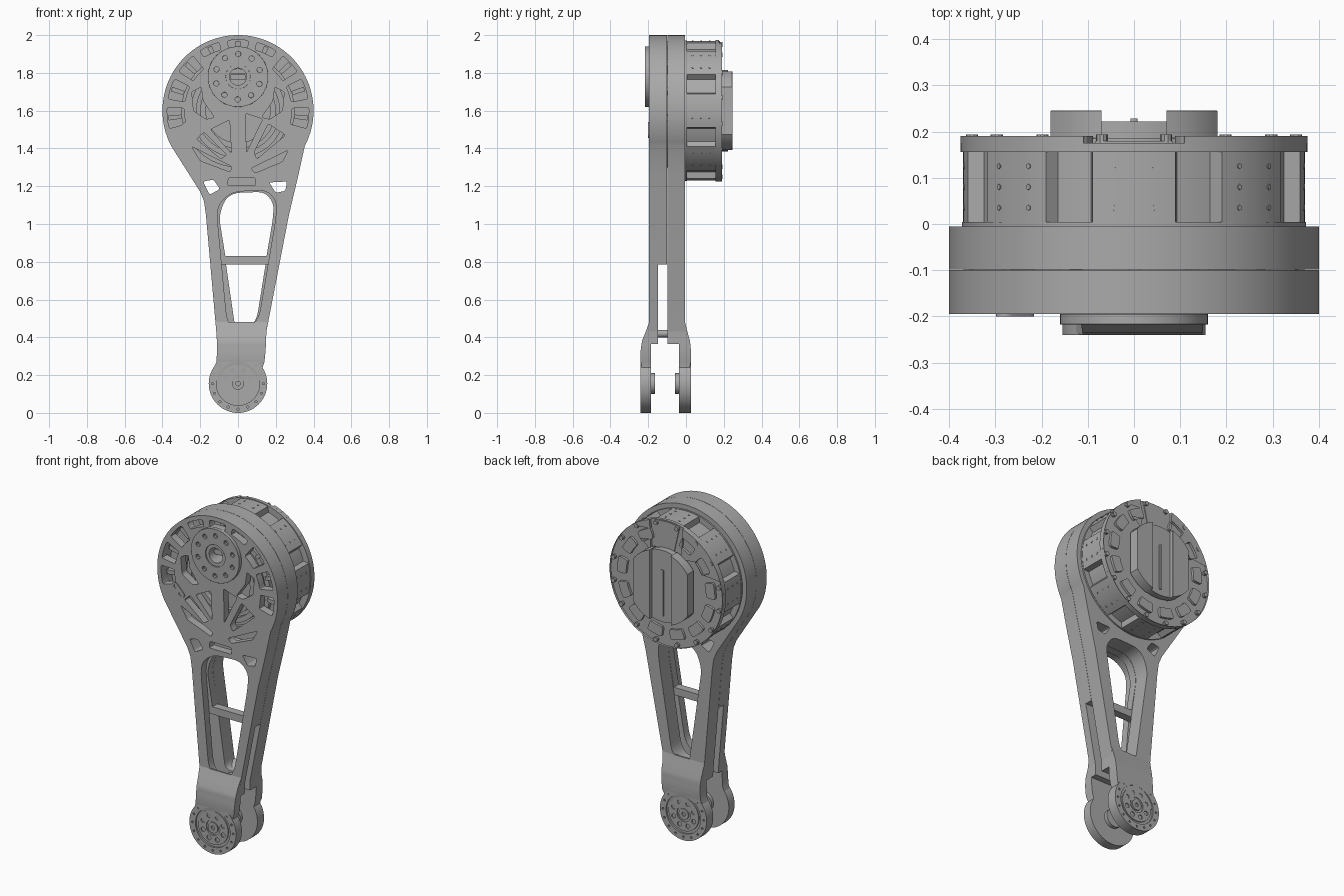
import bpy, bmesh
from math import sin, cos, pi, radians
from mathutils import Vector, Matrix

cube = bpy.data.objects.get("Cube")
if cube:
    bpy.data.objects.remove(cube, do_unlink=True)

metal = bpy.data.materials.new("machined grey metal")
metal.use_nodes = True
GREY = (0.4, 0.4, 0.4, 1)
metal.diffuse_color = GREY
metal.node_tree.nodes["Principled BSDF"].inputs["Base Color"].default_value = GREY


def finish(name, bm, bevel=0):
    bmesh.ops.remove_doubles(bm, verts=bm.verts, dist=0.0001)
    bmesh.ops.recalc_face_normals(bm, faces=bm.faces)
    mesh = bpy.data.meshes.new(name)
    bm.to_mesh(mesh)
    bm.free()
    mesh.materials.append(metal)
    mesh.shade_smooth()
    mesh.set_sharp_from_angle(angle=radians(30))
    obj = bpy.data.objects.new(name, mesh)
    bpy.context.collection.objects.link(obj)
    if bevel:
        mod = obj.modifiers.new("chamfer", "BEVEL")
        mod.width, mod.segments = bevel, 1
        mod.limit_method, mod.angle_limit = "ANGLE", radians(50)
    return obj


def plate(name, loops, y0, y1, bevel=0):
    """Upright slab from an outline (first loop) and holes (other loops)."""
    curve = bpy.data.curves.new(name, "CURVE")
    curve.dimensions, curve.fill_mode = "2D", "BOTH"
    curve.extrude = abs(y1 - y0) / 2
    for pts in loops:
        spline = curve.splines.new("POLY")
        spline.points.add(len(pts) - 1)
        for p, (x, z) in zip(spline.points, pts):
            p.co = (x, z, 0, 1)
        spline.use_cyclic_u = True
    temp = bpy.data.objects.new(name + " outline", curve)
    mesh = bpy.data.meshes.new_from_object(temp)
    bm = bmesh.new()
    bm.from_mesh(mesh)
    bm.transform(Matrix.Translation((0, (y0 + y1) / 2, 0)) @ Matrix.Rotation(pi / 2, 4, "X"))
    bpy.data.objects.remove(temp)
    bpy.data.curves.remove(curve)
    bpy.data.meshes.remove(mesh)
    return finish(name, bm, bevel)


def arc(cx, cz, r, a0, a1, n):
    return [(cx + r * cos(radians(a0 + (a1 - a0) * i / n)),
             cz + r * sin(radians(a0 + (a1 - a0) * i / n))) for i in range(n + 1)]


def circle(cx, cz, r, n=48):
    return arc(cx, cz, r, 0, 360, n)[:-1]


def sector(cz, r0, r1, mid, half, n=4):
    return arc(0, cz, r1, mid - half, mid + half, n) + arc(0, cz, r0, mid + half, mid - half, n)


def rounded(pts, r=0.012, n=4):
    out = []
    for i, p in enumerate(pts):
        p, a, b = Vector(p), Vector(pts[i - 1]), Vector(pts[(i + 1) % len(pts)])
        s = p + (a - p).normalized() * min(r, (a - p).length * 0.45)
        e = p + (b - p).normalized() * min(r, (b - p).length * 0.45)
        for k in range(n + 1):
            t = k / n
            out.append(tuple(s * (1 - t) ** 2 + p * 2 * t * (1 - t) + e * t * t))
    return out


def mirror(pts):
    return [(-x, z) for x, z in pts]


def bolt_holes(cz, r, size, count, start=0):
    return [circle(r * cos(start + 2 * pi * i / count), cz + r * sin(start + 2 * pi * i / count), size, 10)
            for i in range(count)]


HEAD, HUB, FOOT = 1.6, 1.78, 0.155


def body_outline(cut):
    """Head disc tapering into the leg, ending at height cut."""
    def side(top, bottom):
        return top[0] + (bottom[0] - top[0]) * (top[1] - cut) / (top[1] - bottom[1])
    left, right = (-0.17, 1.05), (0.27, 1.05)
    return arc(0, HEAD, 0.4, -28, 208, 64) + [
        (-0.2, 1.17), (-0.18, 1.12), left, (side(left, (-0.115, 0.43)), cut),
        (side(right, (0.15, 0.43)), cut), right, (0.32, 1.26)]


# Openings shared by the layers of the arm
front_window = rounded([(-0.11, 1.04), (-0.1, 1.11), (-0.03, 1.17), (0.15, 1.18), (0.205, 1.12), (0.2, 1.03),
                        (0.11, 0.5), (0.05, 0.445), (-0.03, 0.445), (-0.06, 0.5)], 0.05)
back_window = rounded([(-0.1, 1.04), (-0.07, 1.13), (-0.02, 1.165), (0.14, 1.17), (0.19, 1.11), (0.185, 1.03),
                       (0.1, 0.5), (0.06, 0.45), (-0.015, 0.45)], 0.04)
corner_holes = [rounded([(-0.185, 1.225), (-0.13, 1.235), (-0.095, 1.185), (-0.15, 1.155)]),
                rounded([(0.165, 1.22), (0.26, 1.225), (0.25, 1.175), (0.2, 1.165)])]

# Front cover with its lightening cutouts
rim_pockets = [rounded(sector(HEAD, 0.335 if abs(k) < 2 else 0.285, 0.375, 90 + 24 * k, 8.5), 0.01, 2)
               for k in range(-4, 5)]
side_slot = [(-0.245, 1.7), (-0.195, 1.725), (-0.185, 1.65), (-0.125, 1.565), (-0.17, 1.555), (-0.235, 1.6)]
cutouts = [rounded(p, 0.01) for p in (
    side_slot, mirror(side_slot),
    [(-0.145, 1.5), (-0.045, 1.55), (-0.035, 1.375)],
    [(0.04, 1.585), (0.13, 1.555), (0.045, 1.38)],
    [(-0.22, 1.45), (-0.18, 1.485), (-0.06, 1.365), (-0.09, 1.345)],
    [(0.16, 1.53), (0.25, 1.47), (0.1, 1.345), (0.085, 1.38)],
    [(-0.245, 1.41), (-0.035, 1.305), (-0.04, 1.275), (-0.2, 1.335)],
    [(0.07, 1.295), (0.265, 1.39), (0.235, 1.33), (0.09, 1.27)],
    [(-0.055, 1.205), (0.095, 1.205), (0.09, 1.245), (-0.05, 1.245)])]
plate("front_cover", [body_outline(0.43), front_window, circle(0, HUB, 0.06)]
      + rim_pockets + cutouts + corner_holes, -0.195, -0.148)

# Hollow middle layer and rear half of the arm
cavity = arc(0, HEAD, 0.378, -25, 205, 48) + [(-0.2, 1.26), (0.27, 1.26)]
plate("middle_wall", [body_outline(0.785), cavity] + corner_holes
      + [[p for p in back_window if p[1] > 0.9] + [(0.151, 0.83), (-0.067, 0.83)]], -0.148, -0.1)
plate("rear_body", [body_outline(0.43), back_window] + corner_holes, -0.0985, -0.005)

# Bearing rings and ribs inside the head
for r in (0.3, 0.25, 0.2):
    plate("bearing_ring", [circle(0, HEAD, r), circle(0, HEAD, r - 0.03)], -0.14 + r * 0.05, -0.0985)
for k in range(-4, 5):
    plate("rim_rib", [sector(HEAD, 0.3, 0.37, 90 + 24 * k, 2)], -0.15, -0.0985)

# Front hub and small sensor plate
plate("front_hub", [circle(0, HUB, 0.16, 64), circle(0, HUB, 0.065)]
      + bolt_holes(HUB, 0.12, 0.014, 10, 0.3), -0.217, -0.195, 0.006)
plate("hub_sleeve", [circle(0, HUB, 0.065), circle(0, HUB, 0.045)], -0.21, -0.1)
plate("hub_key", [rounded([(-0.04, HUB - 0.015), (0.04, HUB - 0.015), (0.04, HUB + 0.015), (-0.04, HUB + 0.015)])],
      -0.17, -0.1)
plate("sensor_plate", [rounded([(-0.305, 1.525), (-0.275, 1.545), (-0.21, 1.475), (-0.24, 1.45)], 0.02),
                       circle(-0.275, 1.518, 0.012, 12), circle(-0.242, 1.48, 0.012, 12)], -0.2, -0.195)


# Fork arms: flared necks with round pivot plates
def neck(name, rows):
    bm = bmesh.new()
    rings = [[bm.verts.new(c) for c in ((xl, yo, z), (xr, yo, z), (xr, yi, z), (xl, yi, z))]
             for z, xl, xr, yo, yi in rows]
    for a, b in zip(rings, rings[1:]):
        for i in range(4):
            j = (i + 1) % 4
            bm.faces.new((a[i], a[j], b[j], b[i]))
    bm.faces.new(rings[0])
    bm.faces.new(rings[-1])
    finish(name, bm)


for side, face, outer, inner, slot, s in (("front", -0.195, -0.24, -0.185, -0.148, -1),
                                          ("rear", -0.005, 0.026, -0.037, -0.0985, 1)):
    flare = outer - face
    neck(side + "_fork_neck", [
        (0.48, -0.119, 0.158, face, face - s * 0.01), (0.43, -0.115, 0.15, face + flare * 0.4, slot),
        (0.385, -0.112, 0.149, face + flare * 0.8, slot), (0.366, -0.111, 0.148, face + flare * 0.9, slot),
        (0.365, -0.111, 0.148, face + flare * 0.9, inner), (0.33, -0.111, 0.146, outer, inner),
        (0.27, -0.114, 0.14, outer, inner), (0.24, -0.128, 0.13, outer - s * 0.006, inner),
        (0.17, -0.14, 0.14, outer - s * 0.008, inner)])
    base = outer - s * 0.01
    plate(side + "_pivot_plate", [circle(0, FOOT, 0.155, 64)], base, inner)
    plate(side + "_pivot_rim", [circle(0, FOOT, 0.155, 64), circle(0, FOOT, 0.115)]
          + bolt_holes(FOOT, 0.135, 0.006, 16), outer, base)
    plate(side + "_pivot_ring", [circle(0, FOOT, 0.1), circle(0, FOOT, 0.045)]
          + bolt_holes(FOOT, 0.072, 0.014, 8, 0.39), outer - s * 0.003, base)
    plate(side + "_pivot_pin", [circle(0, FOOT, 0.032), circle(0, FOOT, 0.012, 16)], outer - s * 0.002, base)
    plate(side + "_inner_boss", [circle(0, FOOT, 0.055)], inner, inner - s * 0.022, 0.006)
plate("slot_pin", [circle(0.02, 0.42, 0.02, 24)], -0.15, -0.095)

# Scalloped motor housing with ventilated blocks
housing = []
for k in range(8):
    housing += arc(0, HEAD, 0.37, 45 * k - 14, 45 * k + 14, 6) + arc(0, HEAD, 0.338, 45 * k + 16, 45 * k + 29, 3)
plate("motor_housing", [housing], -0.005, 0.156)
plate("motor_foot_ring", [circle(0, HEAD, 0.372, 64)], -0.006, 0.004)
bm = bmesh.new()
for k in range(8):
    for off in (-7, 7):
        for y in (0.035, 0.08, 0.125):
            a = radians(45 * k + off)
            place = (Matrix.Translation((0.37 * cos(a), y, HEAD + 0.37 * sin(a)))
                     @ Matrix.Rotation(-a, 4, "Y") @ Matrix.Rotation(pi / 2, 4, "Y"))
            bmesh.ops.create_cone(bm, cap_ends=True, segments=6, radius1=0.006, radius2=0.006,
                                  depth=0.005, matrix=place)
finish("vent_studs", bm)

# Rear flange: solid disc, pocketed face with a notch on top, bolts
plate("flange_base", [circle(0, HEAD, 0.375, 64)], 0.156, 0.175)
plate("flange_face", [arc(0, HEAD, 0.375, 107, 433, 64) + arc(0, HEAD, 0.2, 60, 120, 8)]
      + [rounded(sector(HEAD, 0.265, 0.325, 90 + 27.7 * k, 9), 0.02) for k in range(1, 13)], 0.175, 0.19)
plate("top_panel", [sector(HEAD, 0.2, 0.37, 90, 13)], 0.17, 0.18)
for k in range(16):
    a = 2 * pi * (k + 0.5) / 16
    plate("flange_bolt", [circle(0.357 * cos(a), HEAD + 0.357 * sin(a), 0.013, 10)], 0.17, 0.194)

# Rear cap: two raised cheeks around a lower centre panel
cheek = arc(0, HEAD, 0.22, -71.5, -35, 8) + arc(0, HEAD, 0.22, 35, 71.5, 8)
plate("cap_left", [cheek], 0.185, 0.245, 0.018)
plate("cap_right", [mirror(cheek)], 0.185, 0.245, 0.018)
plate("cap_centre", [arc(0, HEAD, 0.215, 70, 110, 8) + arc(0, HEAD, 0.215, 250, 290, 8)], 0.185, 0.222)
plate("cap_rib", [rounded([(-0.008, 1.42), (0.008, 1.42), (0.008, 1.7), (-0.008, 1.7)], 0.006)], 0.22, 0.228)
